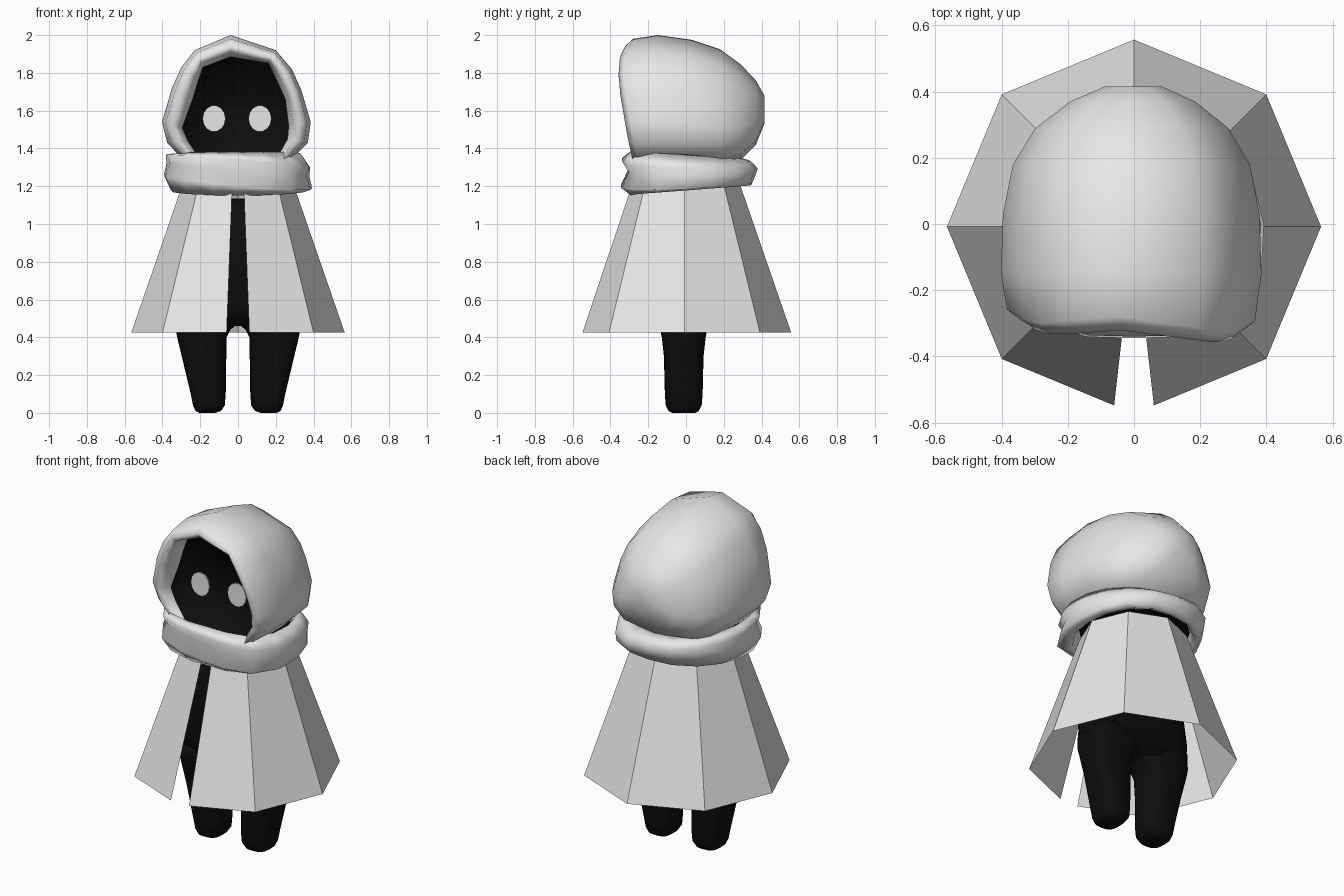
import bpy, bmesh, math
from mathutils import Vector

if "Cube" in bpy.data.objects:
    bpy.data.objects.remove(bpy.data.objects["Cube"])


def material(name, v):
    m = bpy.data.materials.new(name)
    m.diffuse_color = (v, v, v, 1)
    m.use_nodes = True
    m.node_tree.nodes["Principled BSDF"].inputs["Base Color"].default_value = m.diffuse_color
    return m


CLOTH = material("pale cloth", 0.8)
BLACK = material("black", 0.004)


def finish(bm, name, mats, smooth=True, recalc=True):
    if recalc:
        bmesh.ops.recalc_face_normals(bm, faces=bm.faces)
    for f in bm.faces:
        f.smooth = smooth
    me = bpy.data.meshes.new(name)
    bm.to_mesh(me)
    bm.free()
    for m in mats:
        me.materials.append(m)
    ob = bpy.data.objects.new(name, me)
    bpy.context.collection.objects.link(ob)
    return ob


def loft(bm, rings, caps=(True, True), closed=False):
    """Skin a list of point rings; returns the faces per band."""
    vs = [[bm.verts.new(p) for p in r] for r in rings]
    n = len(vs[0])
    pairs = list(zip(vs, vs[1:])) + ([(vs[-1], vs[0])] if closed else [])
    bands = [[bm.faces.new((a[i], a[(i + 1) % n], b[(i + 1) % n], b[i]))
              for i in range(n)] for a, b in pairs]
    if caps[0]:
        bands.insert(0, [bm.faces.new(vs[0])])
    if caps[1]:
        bands.append([bm.faces.new(vs[-1])])
    return bands


# Hood: front outlines (x, z) of the silhouette and of the face opening
OUTER = [(-.04, 2.0), (.2, 1.92), (.285, 1.82), (.335, 1.71), (.385, 1.54),
         (.37, 1.43), (.28, 1.34), (0, 1.30), (-.29, 1.34), (-.375, 1.43),
         (-.402, 1.54), (-.35, 1.72), (-.3, 1.83), (-.23, 1.92)]
INNER = [(-.04, 1.885), (.16, 1.85), (.205, 1.76), (.25, 1.66), (.268, 1.52),
         (.262, 1.45), (.2, 1.34), (0, 1.30), (-.2, 1.34), (-.265, 1.44),
         (-.295, 1.51), (-.24, 1.66), (-.21, 1.76), (-.185, 1.83)]


def lip(t, depth):
    """Ring between opening (t=0) and silhouette (t=1) behind the slanted front."""
    out = []
    for (xi, zi), (xo, zo) in zip(INNER, OUTER):
        x, z = xi + (xo - xi) * t, zi + (zo - zi) * t
        front = -.345 + .18 * max(0, 1.75 - z) + .3 * max(0, z - 1.87) - .05 * x
        out.append((x, front + depth, z))
    return out


def back_ring(y, w, zb, zt):
    return [(x * w, y, zb + (z - 1.3) / .7 * (zt - zb)) for x, z in OUTER]


bm = bmesh.new()
rings = [[(x, -.17, z) for x, z in INNER],
         [(x, -.215, z) for x, z in INNER],
         lip(.2, .03), lip(.5, 0), lip(.83, .03),
         back_ring(-.15, 1, 1.30, 2.0), back_ring(.03, .985, 1.30, 1.975),
         back_ring(.18, .91, 1.30, 1.925), back_ring(.29, .74, 1.34, 1.845),
         back_ring(.37, .48, 1.42, 1.76), back_ring(.415, .22, 1.53, 1.68)]
bands = loft(bm, rings)
for f in bands[0] + bands[1]:
    f.material_index = 1
bmesh.ops.poke(bm, faces=bands[-1])
finish(bm, "hood", [CLOTH, BLACK])

# Eyes: thin rounded plates on the face
for name, cx in (("left_eye", -.127), ("right_eye", .116)):
    bm = bmesh.new()
    loft(bm, [[(cx + .061 * math.cos(a), y, 1.558 + .07 * math.sin(a))
               for a in (math.tau * i / 14 for i in range(14))]
              for y in (-.178, -.17)])
    finish(bm, name, [CLOTH], smooth=False)

# Scarf: folded section swept round the neck, two folds in front, one behind
RADII = [.345, .37, .42, .42, .40, .395, .395, .39, .38]
FRONT = [(-.05, 1.385), (-.005, 1.34), (-.045, 1.285), (0, 1.2),
         (-.055, 1.15), (-.09, 1.17), (-.09, 1.3)]
BACK = [(-.09, 1.35), (-.03, 1.325), (0, 1.295), (-.015, 1.25),
        (-.035, 1.205), (-.07, 1.215), (-.10, 1.3)]
bm = bmesh.new()
rings = []
for i in range(16):
    a = math.tau * i / 16
    r0 = RADII[min(i, 16 - i)]
    f = (1 + math.cos(a)) / 2
    ring = []
    for k, ((fr, fz), (br, bz)) in enumerate(zip(FRONT, BACK)):
        r = r0 + br + (fr - br) * f
        x, y = r * math.sin(a), -r * math.cos(a)
        z = bz + (fz - bz) * f - (.09 * x if 1 <= k <= 3 else 0)
        ring.append((x, y, z))
    rings.append(ring)
loft(bm, rings, caps=(False, False), closed=True)
finish(bm, "scarf", [CLOTH])

# Dark lining closing the hood inside the scarf
bm = bmesh.new()
bmesh.ops.create_circle(bm, cap_ends=True, segments=20, radius=.31)
for v in bm.verts:
    v.co = Vector((v.co.x, v.co.y * .93, 1.26))
finish(bm, "neck_lining", [BLACK], smooth=False)

# Cloak: eight flat panels, open down the front


def cloak_edge(r, z, gap):
    pts = [(gap, -r * .97, z)]
    for i in range(1, 8):
        a = math.tau * i / 8
        pts.append((r * math.sin(a), -r * math.cos(a) - .008, z))
    return pts + [(-gap, -r * .97, z)]


bm = bmesh.new()
low = [bm.verts.new(p) for p in cloak_edge(.565, .425, .06)]
top = [bm.verts.new(p) for p in cloak_edge(.292, 1.215, .03)]
for i in range(8):
    bm.faces.new((low[i], low[i + 1], top[i + 1], top[i]))
finish(bm, "cloak", [CLOTH], smooth=False, recalc=False)


# Body and legs: rounded rectangular sections
def section(z, x0, x1, hy, n=24, power=.65):
    out = []
    for i in range(n):
        c, s = math.cos(math.tau * i / n), math.sin(math.tau * i / n)
        px = math.copysign(abs(c) ** power, c)
        py = math.copysign(abs(s) ** power, s)
        out.append(((x0 + x1) / 2 + px * (x1 - x0) / 2, -.012 + py * hy, z))
    return out


LEG = [(0, .12, .205, .06), (.01, .09, .225, .08), (.04, .07, .238, .095),
       (.1, .065, .25, .1), (.3, .062, .298, .105), (.4, .06, .322, .116),
       (.44, .04, .33, .125), (.47, .005, .333, .135), (.55, .005, .325, .14)]
for name, s in (("left_leg", -1), ("right_leg", 1)):
    bm = bmesh.new()
    loft(bm, [section(z, s * a, s * b, h) for z, a, b, h in LEG])
    finish(bm, name, [BLACK])

TORSO = [(.46, .33, .13), (.6, .33, .16), (.8, .29, .17), (1.0, .235, .16),
         (1.1, .18, .13), (1.135, .1, .08)]
bm = bmesh.new()
loft(bm, [section(z, -w, w, h) for z, w, h in TORSO])
finish(bm, "torso", [BLACK])
